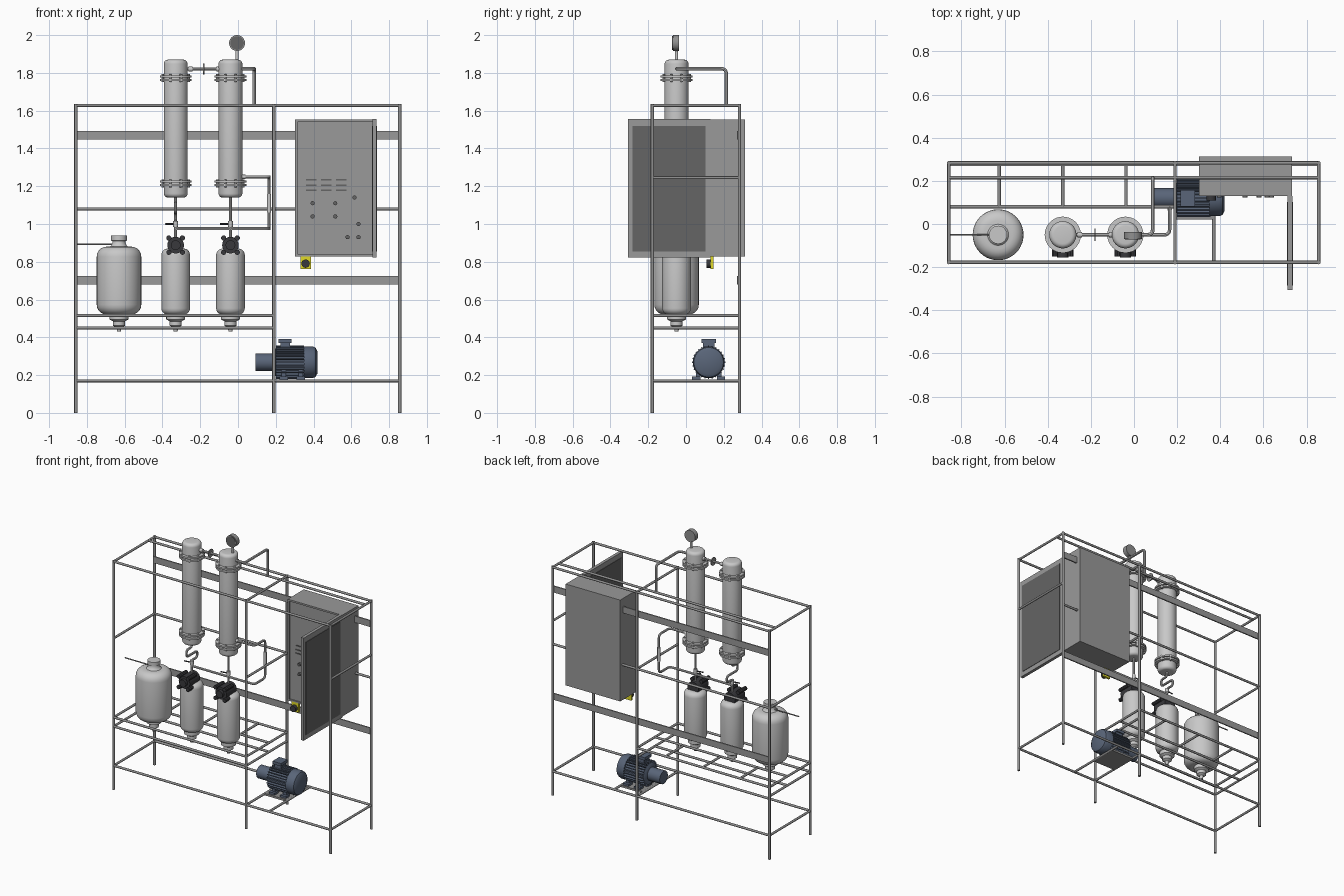
import bpy, bmesh, math
from mathutils import Vector, Matrix

if "Cube" in bpy.data.objects:
    bpy.data.objects.remove(bpy.data.objects["Cube"], do_unlink=True)


def material(name, r, g, b):
    m = bpy.data.materials.new(name)
    m.use_nodes = True
    m.diffuse_color = (r, g, b, 1)
    m.node_tree.nodes["Principled BSDF"].inputs["Base Color"].default_value = (r, g, b, 1)
    return m


STEEL = material("brushed steel", .58, .58, .58)
FRAME = material("frame grey", .28, .28, .28)
PAINT = material("cabinet grey", .32, .32, .32)
PANEL = material("dark panel grey", .13, .13, .13)
MOTOR = material("motor blue grey", .10, .13, .19)
BLACK = material("black", .04, .04, .045)
YELLOW = material("yellow", .75, .70, .02)


def finish(name, bm, mat, smooth=True):
    bmesh.ops.recalc_face_normals(bm, faces=bm.faces)
    me = bpy.data.meshes.new(name)
    bm.to_mesh(me)
    bm.free()
    me.materials.append(mat)
    ob = bpy.data.objects.new(name, me)
    bpy.context.collection.objects.link(ob)
    if smooth:
        bpy.ops.object.select_all(action='DESELECT')
        ob.select_set(True)
        bpy.context.view_layer.objects.active = ob
        bpy.ops.object.shade_smooth_by_angle(angle=math.radians(35))
    return ob


def add_box(bm, lo, hi, turn=None):
    lo, hi = Vector(lo), Vector(hi)
    m = Matrix.Translation((lo + hi) / 2) @ Matrix.Diagonal((*(hi - lo), 1))
    bmesh.ops.create_cube(bm, size=1, matrix=(turn or Matrix()) @ m)


def box(name, lo, hi, mat):
    bm = bmesh.new()
    add_box(bm, lo, hi)
    return finish(name, bm, mat, False)


def add_rod(bm, a, b, r, sides=12):
    a, b = Vector(a), Vector(b)
    m = Matrix.Translation((a + b) / 2) @ (b - a).to_track_quat('Z', 'Y').to_matrix().to_4x4()
    bmesh.ops.create_cone(bm, cap_ends=True, segments=sides, radius1=r, radius2=r,
                          depth=(b - a).length, matrix=m)


def rods(name, pairs, r, mat, sides=12):
    bm = bmesh.new()
    for a, b in pairs:
        add_rod(bm, a, b, r, sides)
    return finish(name, bm, mat)


def lathe(name, profile, place, mat, axis='Z', steps=40):
    # Revolve (radius, height) points, then set the axis upright or along x
    bm = bmesh.new()
    vs = [bm.verts.new((r, 0, h)) for r, h in profile]
    es = [bm.edges.new(p) for p in zip(vs, vs[1:])]
    bmesh.ops.spin(bm, geom=vs + es, axis=(0, 0, 1), cent=(0, 0, 0),
                   angle=math.tau, steps=steps)
    bmesh.ops.remove_doubles(bm, verts=bm.verts, dist=1e-5)
    turn = Matrix.Rotation(math.pi / 2, 4, 'Y') if axis == 'X' else Matrix()
    bm.transform(Matrix.Translation(place) @ turn)
    return finish(name, bm, mat)


def rounded(r, lo, hi, c):
    # Capsule-like profile with corner radius c
    arc = [(c * math.sin(t * math.pi / 10), c * math.cos(t * math.pi / 10)) for t in range(6)]
    top = [(r - c + s, hi - c + k) for s, k in arc]
    bottom = [(r - c + s, lo + c - k) for s, k in reversed(arc)]
    return [(0, hi)] + top + bottom + [(0, lo)]


def pipe(name, pts, r, mat, bend=.025):
    pts = [Vector(p) for p in pts]
    path = [pts[0]]
    for p, q, s in zip(pts, pts[1:], pts[2:]):
        a, b = q + (p - q).normalized() * bend, q + (s - q).normalized() * bend
        path += [a.lerp(q, t).lerp(q.lerp(b, t), t) for t in (0, .2, .4, .6, .8, 1)]
    path.append(pts[-1])
    cu = bpy.data.curves.new(name, 'CURVE')
    cu.dimensions, cu.bevel_depth, cu.bevel_resolution = '3D', r, 2
    cu.use_fill_caps = True
    sp = cu.splines.new('POLY')
    sp.points.add(len(path) - 1)
    for pt, co in zip(sp.points, path):
        pt.co = (*co, 1)
    cu.materials.append(mat)
    ob = bpy.data.objects.new(name, cu)
    bpy.context.collection.objects.link(ob)
    bpy.ops.object.select_all(action='DESELECT')
    ob.select_set(True)
    bpy.context.view_layer.objects.active = ob
    bpy.ops.object.convert(target='MESH')
    bpy.ops.object.shade_smooth_by_angle(angle=math.radians(35))


# Frame: legs, perimeter rails and cross rails
L, M, R, F, B, TOP = -.858, .19, .856, -.178, .283, 1.628
rods("legs", [((x, y, 0), (x, y, TOP + .008)) for x in (L, M, R) for y in (F, B)], .009, FRAME)
long_rails = [(L, R, y, z) for z in (.17, TOP) for y in (F, B)]
long_rails += [(L, R, .215, TOP), (L, R, B, 1.08)]
long_rails += [(L, M, y, .515) for y in (F, .08, B)] + [(L, M, y, .45) for y in (F, .08)]
rods("long_rails", [((a, y, z), (b, y, z)) for a, b, y, z in long_rails], .008, FRAME)
cross = [(x, F, B, z) for x in (L, M, R) for z in (.17, TOP)]
cross += [(x, F, B, z) for x in (L, M) for z in (.45, .515, 1.08)]
cross += [(x, .08, B, .515) for x in (-.625, -.33, -.037)]
cross += [(R, F, B, 1.245), (.37, F, B, .17)]
rods("cross_rails", [((x, a, z), (x, b, z)) for x, a, b, z in cross], .008, FRAME)
for name, z in (("upper_back_strip", 1.47), ("lower_back_strip", .703)):
    box(name, (L, .27, z - .023), (R, .279, z + .023), PAINT)

# Storage vessels with drain outlets
Y = -.05
DRAIN = [(.05, .53), (.05, .495), (.032, .485), (.032, .462), (.014, .452), (.01, .43), (0, .43)]
for name, x, r, top in (("large_vessel", -.63, .118, .88),
                        ("right_vessel", -.33, .076, .87), ("left_vessel", -.04, .076, .87)):
    lathe(name, rounded(r, .52, top, r * .45), (x, Y, 0), STEEL)
    lathe(name + "_drain", DRAIN, (x, Y, 0), STEEL, steps=24)
lathe("large_vessel_neck", [(.07, .865), (.042, .885), (.034, .9), (.034, .91), (.042, .912),
                            (.042, .938), (0, .938)], (-.63, Y, 0), STEEL)
rods("vessel_feed_rod", [((L, Y, .892), (-.65, Y, .892))], .004, FRAME)

# Tall columns with bolted flanges, and clamps below them
for side, x in (("right", -.33), ("left", -.04)):
    lathe(side + "_column", rounded(.063, 1.14, 1.87, .022), (x, Y, 0), STEEL)
    ring = [(x + .074 * math.cos(a), Y + .074 * math.sin(a))
            for a in [math.tau * (i + .5) / 8 for i in range(8)]]
    for tag, z in (("upper", 1.772), ("lower", 1.215)):
        rods(f"{side}_{tag}_flange", [((x, Y, z + s), (x, Y, z + s + .011))
                                      for s in (-.015, .004)], .084, STEEL, 40)
        rods(f"{side}_{tag}_bolts", [((a, b, z - .021), (a, b, z + .021)) for a, b in ring],
             .007, STEEL, 8)
    rods(side + "_clamp", [((x, -.135, .888), (x, -.02, .888))], .044, BLACK, 24)
    rods(side + "_clamp_cap", [((x, -.155, .888), (x, -.13, .888))], .026, BLACK, 16)
    lugs = [(x + s * .036, .888 + t * .038) for s in (-1, 1) for t in (-1, 1)]
    rods(side + "_clamp_lugs", [((a, -.15, z), (a, -.06, z)) for a, z in lugs], .014, BLACK, 10)
    rods(side + "_tap", [((x, Y, .985), (x, Y, 1.015))], .013, STEEL)
    rods(side + "_tap_lever", [((x - .055, Y - .01, 1.0), (x, Y, 1.0))], .004, BLACK)

# Pipework
pipe("left_down_pipe", [(-.04, Y, 1.15), (-.04, Y, .86)], .008, STEEL)
pipe("right_s_pipe", [(-.33, Y, 1.15), (-.33, Y, 1.11), (-.33, -.11, 1.11), (-.33, -.11, 1.06),
                      (-.33, .01, 1.06), (-.33, .01, 1.015), (-.33, Y, 1.015), (-.33, Y, .86)],
     .008, STEEL, .02)
pipe("return_pipe", [(-.33, Y, .975), (.165, Y, .975), (.165, .07, .975), (.165, .07, 1.25),
                     (.165, Y, 1.25), (0, Y, 1.25)], .008, STEEL)
rods("return_pipe_fittings", [((.165, .07, 1.06), (.165, .07, 1.16)),
                              ((.015, Y, 1.25), (.04, Y, 1.25))], .011, STEEL)
pipe("vent_pipe", [(0, Y, 1.822), (.087, Y, 1.822), (.087, .213, 1.822), (.087, .213, 1.63)],
     .009, STEEL)
pipe("column_link_pipe", [(-.28, Y, 1.82), (-.09, Y, 1.82)], .008, STEEL)
rods("link_pipe_wheel", [((-.184, Y, 1.82), (-.178, Y, 1.82))], .029, FRAME, 20)
rods("link_pipe_collars", [((x, Y, 1.82), (x + .02, Y, 1.82)) for x in (-.262, -.115)], .013, STEEL)

# Pressure gauge
rods("gauge_stem", [((-.005, Y, 1.86), (-.005, Y, 1.93))], .008, STEEL)
rods("gauge_body", [((-.005, -.07, 1.958), (-.005, -.036, 1.958))], .042, FRAME, 32)
rods("gauge_face", [((-.005, -.073, 1.958), (-.005, -.069, 1.958))], .036, PANEL, 32)

# Electrical cabinet with its door swung open
box("cabinet", (.302, .138, .828), (.733, .312, 1.552), PAINT)
bm = bmesh.new()
for lo, hi in (((.302, .828), (.314, 1.552)), ((.721, .828), (.733, 1.552)),
               ((.302, .828), (.733, .84)), ((.302, 1.54), (.733, 1.552))):
    add_box(bm, (lo[0], .13, lo[1]), (hi[0], .139, hi[1]))
finish("cabinet_rim", bm, PAINT, False)
box("cabinet_door", (.712, -.306, .822), (.734, .13, 1.555), PAINT)
for name, x in (("door_outer_panel", .733), ("door_inner_panel", .709)):
    box(name, (x, -.284, .855), (x + .004, .103, 1.518), PANEL)

# Cabinet slots, switches and stop button
bm = bmesh.new()
for x in (.36, .44, .52):
    for z in (1.175, 1.2, 1.23):
        add_box(bm, (x, .134, z), (x + .055, .139, z + .008))
finish("cabinet_slots", bm, PANEL, False)
switches = [(.395, 1.11), (.515, 1.11), (.395, 1.04), (.515, 1.04), (.617, 1.14),
            (.638, 1.0), (.638, .93), (.58, .93)]
rods("cabinet_switches", [((x, .122, z), (x, .139, z)) for x, z in switches], .011, PANEL)
box("stop_button_plate", (.33, .13, .762), (.386, .146, .83), YELLOW)
rods("stop_button", [((.358, .108, .79), (.358, .132, .79))], .022, BLACK, 20)

# Pump motor with cooling fins, fan cover, junction box and feet
MY, MZ = .12, .268
lathe("motor_shaft_housing", [(0, .092), (.046, .092), (.046, .2), (0, .2)], (0, MY, MZ), MOTOR, 'X')
lathe("motor_body", [(0, .19), (.055, .19), (.073, .2), (.073, .36), (0, .36)], (0, MY, MZ), MOTOR, 'X')
lathe("motor_fan_cover", [(0, .35), (.084, .35), (.084, .395), (.078, .41), (.06, .42), (0, .42)],
      (0, MY, MZ), MOTOR, 'X')
bm = bmesh.new()
for i in range(28):
    turn = Matrix.Translation((0, MY, MZ)) @ Matrix.Rotation(math.tau * i / 28, 4, 'X')
    add_box(bm, (.2, -.003, .06), (.35, .003, .088), turn)
finish("motor_fins", bm, MOTOR, False)
bm = bmesh.new()
add_box(bm, (.225, MY - .03, .33), (.275, MY + .03, .375))
add_box(bm, (.215, MY - .038, .37), (.282, MY + .038, .39))
finish("motor_junction_box", bm, MOTOR, False)
bm = bmesh.new()
for s in (-1, 1):
    for x in (.22, .31):
        add_box(bm, (x, MY + s * .065 - .022, .176), (x + .045, MY + s * .065 + .022, .192))
        add_box(bm, (x + .01, MY + s * .055 - .012, .19), (x + .035, MY + s * .055 + .012, .23))
finish("motor_feet", bm, MOTOR, False)
box("motor_base_plate", (.19, .022, .163), (.37, .215, .177), FRAME)
